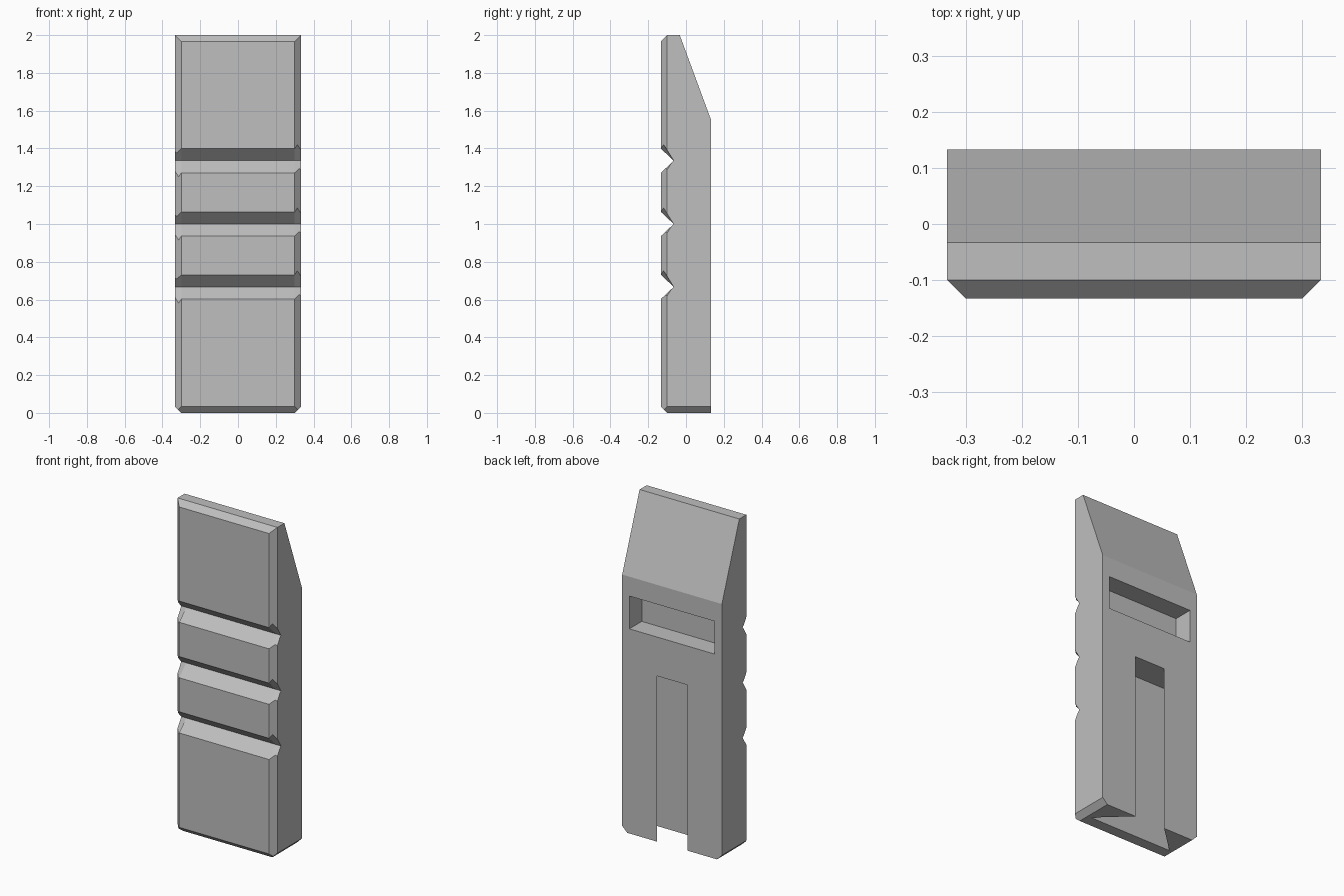
import bpy, bmesh
from mathutils import Vector

cube = bpy.data.objects.get("Cube")
if cube:
    bpy.data.objects.remove(cube, do_unlink=True)

W, D, H, C = 0.333, 0.133, 2.0, 0.033   # half width, half depth, height, chamfer

grey = bpy.data.materials.new("mid_grey")
grey.use_nodes = True
colour = (0.52, 0.52, 0.52, 1)
grey.diffuse_color = colour
grey.node_tree.nodes["Principled BSDF"].inputs["Base Color"].default_value = colour


def make_object(name, bm):
    bmesh.ops.recalc_face_normals(bm, faces=bm.faces[:])
    mesh = bpy.data.meshes.new(name)
    bm.to_mesh(mesh)
    bm.free()
    mesh.materials.append(grey)
    obj = bpy.data.objects.new(name, mesh)
    bpy.context.collection.objects.link(obj)
    return obj


def loft(name, sections):
    """Closed solid through matching loops of points."""
    bm = bmesh.new()
    rings = [[bm.verts.new(p) for p in s] for s in sections]
    for a, b in zip(rings, rings[1:]):
        for i in range(len(a)):
            j = (i + 1) % len(a)
            bm.faces.new((a[i], a[j], b[j], b[i]))
    bm.faces.new(rings[0])
    bm.faces.new(rings[-1])
    return make_object(name, bm)


def slice_off(bm, point, normal):
    cut = bmesh.ops.bisect_plane(bm, geom=bm.verts[:] + bm.edges[:] + bm.faces[:],
                                 plane_co=Vector(point), plane_no=Vector(normal),
                                 clear_outer=True)
    edges = [e for e in cut["geom_cut"] if isinstance(e, bmesh.types.BMEdge)]
    bmesh.ops.contextual_create(bm, geom=edges)


# Main block: a box with its chamfers and rear ramp sliced off
bm = bmesh.new()
bmesh.ops.create_cube(bm, size=1)
for v in bm.verts:
    v.co = (v.co.x * 2 * W, v.co.y * 2 * D, (v.co.z + 0.5) * H)
slice_off(bm, (0, D, 1.55), (0, 0.45, D + C))
slice_off(bm, (0, C - D, H), (0, -1, 1))
slice_off(bm, (0, C - D, 0), (0, -1, -1))
for side in (-1, 1):
    slice_off(bm, (side * W, C - D, 0), (side, -1, 0))
    slice_off(bm, (side * W, 0, C), (side, 0, -1))
body = make_object("body", bm)

cutters = []

# Three V grooves across the front, opening wider at their ends
for n, z in enumerate((0.667, 1.0, 1.335)):
    sections = []
    for x, h in ((-W - 0.003, 0.215), (C - W, 0.127), (W - C, 0.127), (W + 0.003, 0.215)):
        sections.append([(x, -0.065, z), (x, -0.2, z + h), (x, -0.2, z - h)])
    cutters.append(loft(f"groove_cutter_{n + 1}", sections))

# Undercut dovetail slot in the back, open at the bottom
floor_y, lip, root = -0.033, 0.102, 0.278
flare = (root - lip) / (D - floor_y) * 0.02
outline = [(-root, floor_y), (root, floor_y), (lip, D), (lip - flare, D + 0.02),
           (flare - lip, D + 0.02), (-lip, D)]
cutters.append(loft("dovetail_cutter", [[(x, y, z) for x, y in outline] for z in (-0.1, 1.0)]))

# Shallow rectangular pocket above the slot
pocket = [(-0.285, 1.235), (0.285, 1.235), (0.285, 1.433), (-0.285, 1.433)]
cutters.append(loft("pocket_cutter", [[(x, y, z) for x, z in pocket] for y in (0.015, 0.2)]))

for cutter in cutters:
    cutter.hide_render = True
    mod = body.modifiers.new(cutter.name, 'BOOLEAN')
    mod.operation = 'DIFFERENCE'
    mod.solver = 'EXACT'
    mod.object = cutter

# Bake the cuts and discard the helpers
bpy.context.view_layer.objects.active = body
body.select_set(True)
for mod in list(body.modifiers):
    bpy.ops.object.modifier_apply(modifier=mod.name)
for cutter in cutters:
    bpy.data.objects.remove(cutter, do_unlink=True)
